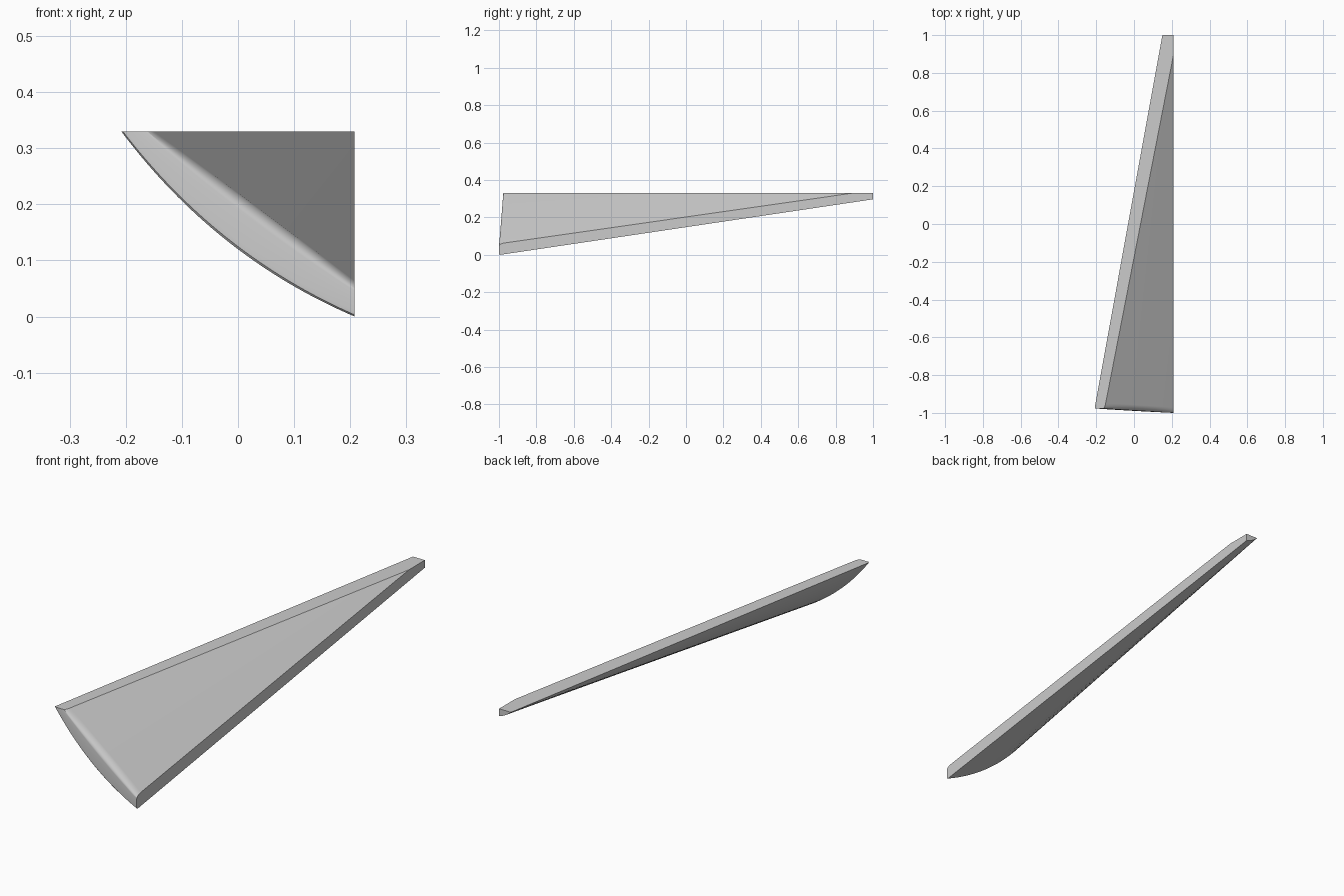
import bpy, bmesh
from math import sin, cos, pi
from mathutils import Vector

if "Cube" in bpy.data.objects:
    bpy.data.objects.remove(bpy.data.objects["Cube"])

N = 32                               # steps along the curved front edge
RIGHT, TOP = 0.208, 0.33             # planes of the side strip and top strip
A, C, B = Vector((-0.208, TOP)), Vector((-0.04, 0.106)), Vector((RIGHT, 0.0))
IN_A, IN_B = Vector((-0.152, TOP)), Vector((RIGHT, 0.061))

# profile across the blunt front end: (fraction outer->inner, setback in y)
profile = [(0, 0.005), (0.05, 0.001), (0.15, 0), (0.45, 0), (0.75, 0)]
profile += [(0.75 + 0.3 * sin(a), 0.04 * (1 - cos(a)))
            for a in [i * pi / 12 for i in range(1, 6)]]

bm = bmesh.new()
apex = bm.verts.new((RIGHT, 0.89, TOP))
corner = bm.verts.new((RIGHT, 1.0, TOP))

# one row per step: back tip, then across the front end
rows = []
for i in range(N + 1):
    t = i / N
    outer = A * (1 - t) ** 2 + C * 2 * t * (1 - t) + B * t * t
    inner = IN_A.lerp(IN_B, t)
    y0 = -0.977 - 0.023 * t
    tip = (RIGHT + (outer.x - RIGHT) * 0.139, 1.0, TOP + (outer.y - TOP) * 0.1)
    row = [bm.verts.new(tip)]
    for u, dy in profile:
        p = outer.lerp(inner, u)
        x = RIGHT if i == N else p.x
        z = TOP if i == 0 else p.y
        row.append(bm.verts.new((x, y0 + dy, z)))
    rows.append(row)

# curved underside, rounded front and flat inner face
for r, s in zip(rows, rows[1:]):
    for j in range(len(r) - 1):
        bm.faces.new((r[j], r[j + 1], s[j + 1], s[j]))
    bm.faces.new((r[-1], apex, s[-1]))

# top strip, side strip and back tip
bm.faces.new(rows[0] + [apex, corner])
bm.faces.new(rows[-1] + [apex, corner])
bm.faces.new([r[0] for r in rows] + [corner])
bmesh.ops.recalc_face_normals(bm, faces=bm.faces)

mesh = bpy.data.meshes.new("tapered_blade")
bm.to_mesh(mesh)
bm.free()
blade = bpy.data.objects.new("tapered_blade", mesh)
bpy.context.collection.objects.link(blade)
bpy.context.view_layer.objects.active = blade
blade.select_set(True)
bpy.ops.object.shade_smooth_by_angle(angle=0.5)
weighted = blade.modifiers.new("weighted_normals", 'WEIGHTED_NORMAL')
weighted.keep_sharp = True
